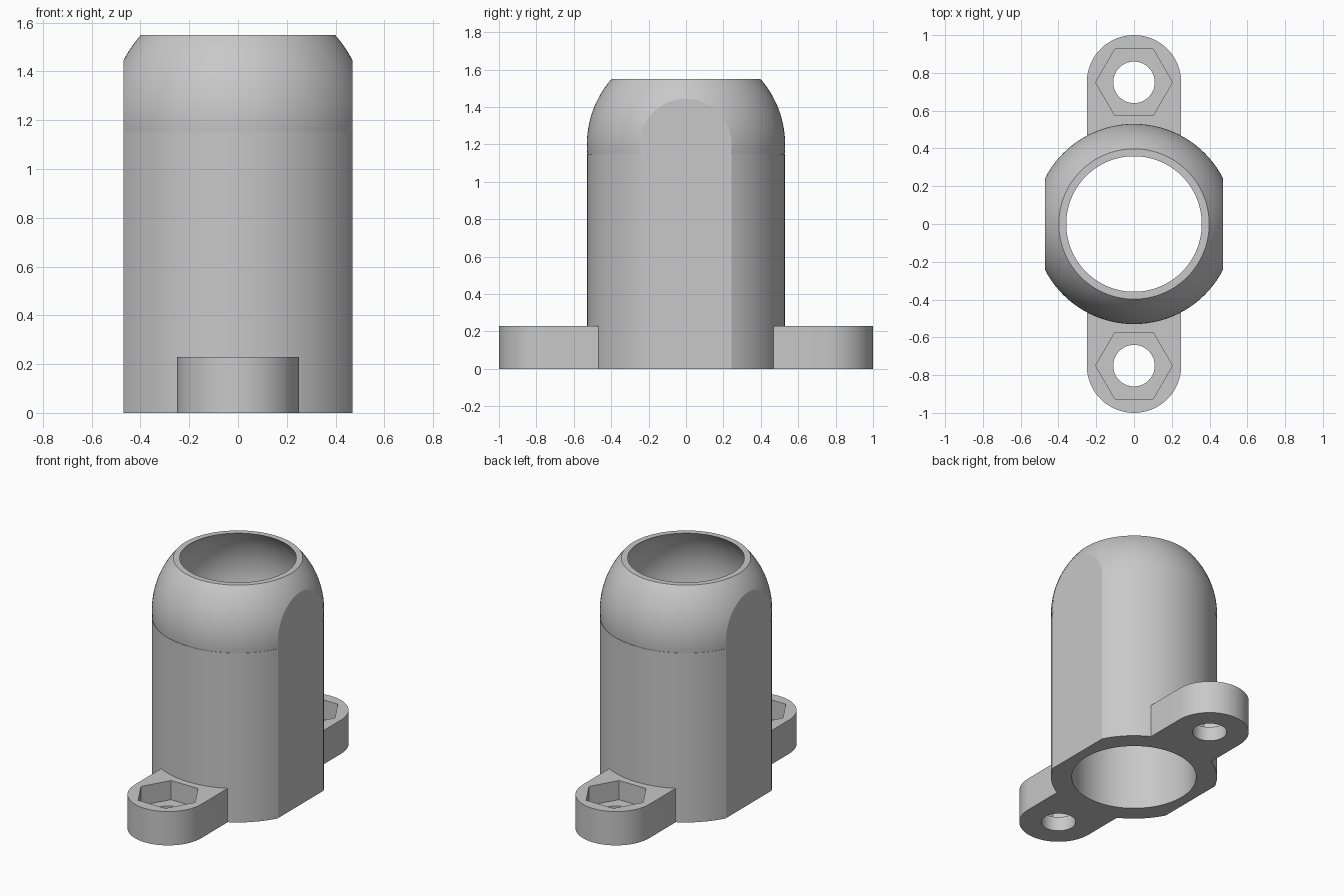
import bpy, bmesh, math

default = bpy.data.objects.get("Cube")
if default:
    bpy.data.objects.remove(default, do_unlink=True)

grey = bpy.data.materials.new("mid grey plastic")
grey.use_nodes = True
colour = (0.58, 0.58, 0.58, 1)
grey.diffuse_color = colour
grey.node_tree.nodes["Principled BSDF"].inputs["Base Color"].default_value = colour


def make(name, bm):
    bmesh.ops.recalc_face_normals(bm, faces=bm.faces)
    mesh = bpy.data.meshes.new(name)
    bm.to_mesh(mesh)
    bm.free()
    mesh.materials.append(grey)
    obj = bpy.data.objects.new(name, mesh)
    bpy.context.collection.objects.link(obj)
    return obj


def lathe(name, profile, sides=96):
    """Closed solid of revolution from (radius, height) pairs."""
    bm = bmesh.new()
    rings = []
    for r, z in profile:
        rings.append([bm.verts.new((r * math.cos(math.tau * i / sides),
                                    r * math.sin(math.tau * i / sides), z))
                      for i in range(sides)])
    for low, high in zip(rings, rings[1:]):
        for i in range(sides):
            j = (i + 1) % sides
            bm.faces.new((low[i], low[j], high[j], high[i]))
    bm.faces.new(rings[0])
    bm.faces.new(rings[-1])
    return make(name, bm)


def prism(name, outline, z0, z1):
    bm = bmesh.new()
    face = bm.faces.new([bm.verts.new((x, y, z0)) for x, y in outline])
    top = bmesh.ops.extrude_face_region(bm, geom=[face])["geom"]
    bmesh.ops.translate(bm, vec=(0, 0, z1 - z0),
                        verts=[v for v in top if isinstance(v, bmesh.types.BMVert)])
    return make(name, bm)


def arc(r, cy, start, end, steps):
    """Points from start to end angle, end included."""
    return [(r * math.cos(start + (end - start) * i / steps),
             cy + r * math.sin(start + (end - start) * i / steps))
            for i in range(steps + 1)]


def combine(target, tool, operation):
    mod = target.modifiers.new(operation.lower(), "BOOLEAN")
    mod.operation = operation
    mod.solver = "EXACT"
    mod.object = tool
    bpy.context.view_layer.objects.active = target
    bpy.ops.object.modifier_apply(modifier=mod.name)
    bpy.data.objects.remove(tool, do_unlink=True)


def sphere_profile(r, cz, z0, z1, steps=18):
    return arc(r, cz, math.asin((z0 - cz) / r), math.asin((z1 - cz) / r), steps)


# Round body with domed top
BODY_R, SEAM, TOP = 0.53, 1.15, 1.55
body = lathe("socket_housing", [(BODY_R, 0), (BODY_R, SEAM)]
             + sphere_profile(BODY_R, 1.2, SEAM, TOP))

# Flat left and right sides
flats = prism("flat_sides", [(-0.47, -1), (0.47, -1), (0.47, 1), (-0.47, 1)], -0.2, 1.8)
combine(body, flats, "INTERSECT")

# Front and back mounting ears
for side in (-1, 1):
    outline = [(0.25, 0.42)] + arc(0.25, 0.75, 0, math.pi, 32) + [(-0.25, 0.42)]
    ear = prism("mounting_ear", [(x, side * y) for x, y in outline], 0, 0.23)
    combine(body, ear, "UNION")

# Bore opening into the ball socket
socket = sphere_profile(0.46, 1.262, 1.17, TOP)
bore = lathe("bore_cutter", [(0.397, -0.1), (0.397, 1.17)] + socket
             + [(socket[-1][0], 1.7)])
combine(body, bore, "DIFFERENCE")

# Screw holes and hexagonal nut pockets
for side in (-1, 1):
    hole = prism("screw_hole_cutter", arc(0.11, side * 0.75, 0, math.tau, 40)[:-1], -0.1, 0.4)
    combine(body, hole, "DIFFERENCE")
    pocket = prism("nut_pocket_cutter", arc(0.203, side * 0.75, 0, math.tau, 6)[:-1], 0.1, 0.4)
    combine(body, pocket, "DIFFERENCE")

# Smooth curves, sharp edges
bpy.ops.object.select_all(action="DESELECT")
body.select_set(True)
bpy.context.view_layer.objects.active = body
bpy.ops.object.shade_smooth_by_angle(angle=math.radians(25))
